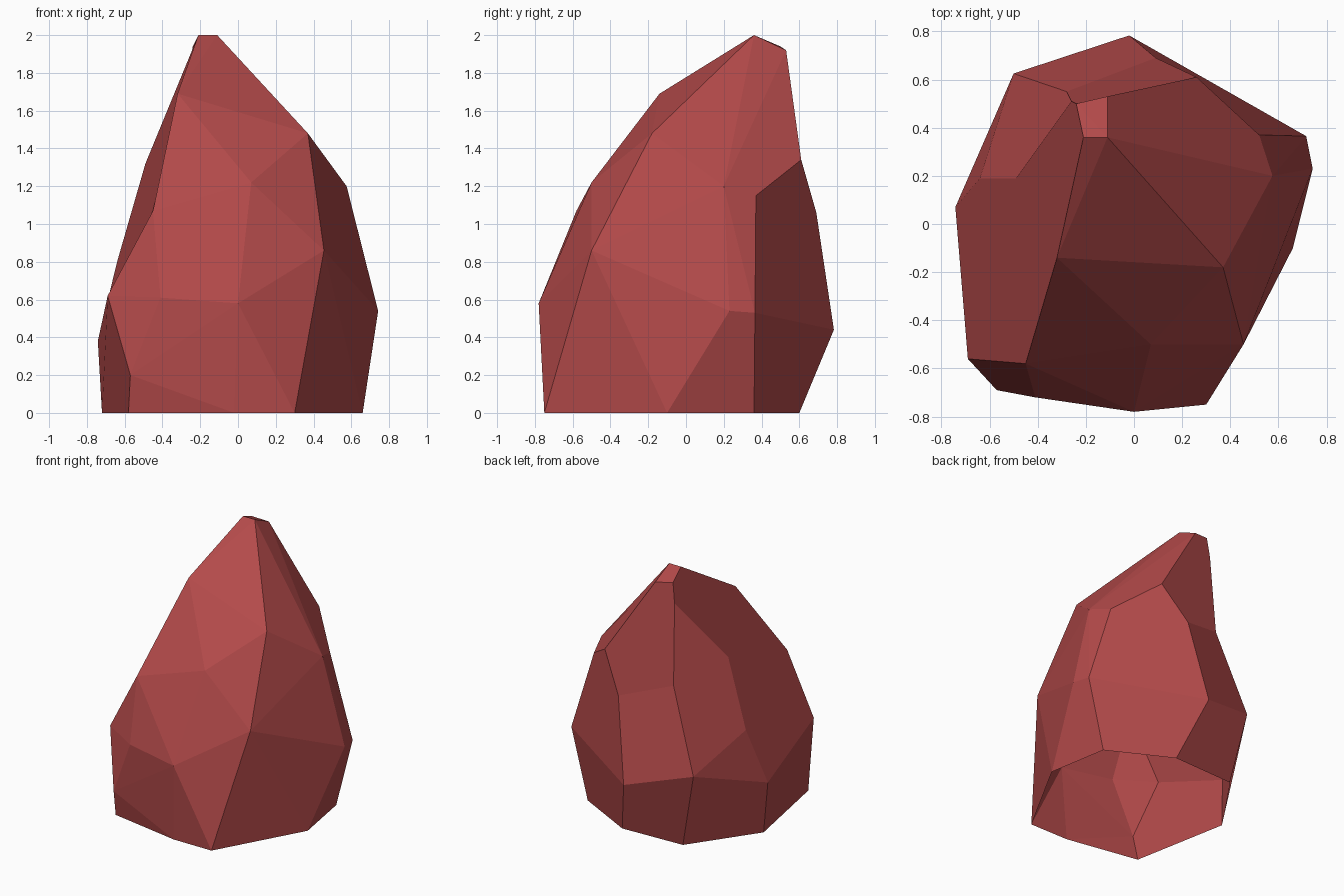
import bpy, bmesh, math

if "Cube" in bpy.data.objects:
    bpy.data.objects.remove(bpy.data.objects["Cube"])

# corner points of the chiselled rock, in height bands, one letter per point
FOOT = dict(zip("abcdefgh", [
    (0.30, -0.75, 0), (0.66, -0.10, 0), (0.58, 0.36, 0), (0.12, 0.60, 0),
    (-0.38, 0.58, 0), (-0.72, 0.09, 0), (-0.58, -0.65, 0), (-0.02, -0.75, 0)]))
BELLY = dict(zip("CAQXWREFB", [
    (-0.57, -0.69, 0.20), (-0.742, 0.07, 0.38), (-0.02, 0.783, 0.44),
    (0.742, 0.23, 0.54), (0.715, 0.365, 0.53), (-0.50, 0.625, 0.57),
    (0.00, -0.78, 0.58), (-0.41, -0.72, 0.61), (-0.69, -0.56, 0.62)]))
SHOULDER = dict(zip("UHDGZSYJ", [
    (-0.64, 0.19, 0.80), (0.455, -0.50, 0.86), (-0.45, -0.58, 1.07),
    (0.09, 0.69, 1.06), (0.52, 0.37, 1.15), (-0.28, 0.55, 1.18),
    (0.575, 0.20, 1.20), (0.07, -0.50, 1.22)]))
PEAK = dict(zip("TPIKVONLM", [
    (-0.49, 0.19, 1.32), (0.26, 0.61, 1.34), (0.37, -0.18, 1.48),
    (-0.32, -0.14, 1.69), (-0.26, 0.51, 1.79), (-0.24, 0.50, 1.94),
    (-0.11, 0.53, 1.92), (-0.21, 0.36, 2.00), (-0.11, 0.36, 2.00)]))

# hollowed panels on the back and left, where the rock is not convex
PANELS = ["NOVSGP", "GSRQ", "VTURS", "PGQWZ", "QdcW", "QRed", "RUA", "RAfe",
          "OLKDBAUTV", "ABCgf"]

# wrap the points in a faceted convex skin
bm = bmesh.new()
pt = {}
for band in (FOOT, BELLY, SHOULDER, PEAK):
    for name, co in band.items():
        pt[name] = bm.verts.new(co)
bmesh.ops.convex_hull(bm, input=bm.verts[:])

# open the underside and clear the skin where the hollowed panels go
foot = {pt[n] for n in FOOT}
back = {pt[n] for n in "".join(PANELS)}
gone = [f for f in bm.faces if set(f.verts) <= foot or set(f.verts) <= back]
bmesh.ops.delete(bm, geom=gone, context='FACES_ONLY')
bmesh.ops.delete(bm, geom=[e for e in bm.edges if not e.link_faces],
                 context='EDGES_FACES')
for panel in PANELS:
    bm.faces.new([pt[n] for n in panel])

# merge almost flat triangles into broad facets
bmesh.ops.dissolve_limit(bm, angle_limit=math.radians(2),
                         verts=[], edges=bm.edges[:])
bmesh.ops.recalc_face_normals(bm, faces=bm.faces[:])

mesh = bpy.data.meshes.new("rock")
bm.to_mesh(mesh)
bm.free()
rock = bpy.data.objects.new("rock", mesh)
bpy.context.collection.objects.link(rock)

# single dull red colour
red = bpy.data.materials.new("dull red stone")
red.diffuse_color = (0.45, 0.068, 0.068, 1)
red.use_nodes = True
red.node_tree.nodes["Principled BSDF"].inputs["Base Color"].default_value = red.diffuse_color
mesh.materials.append(red)
